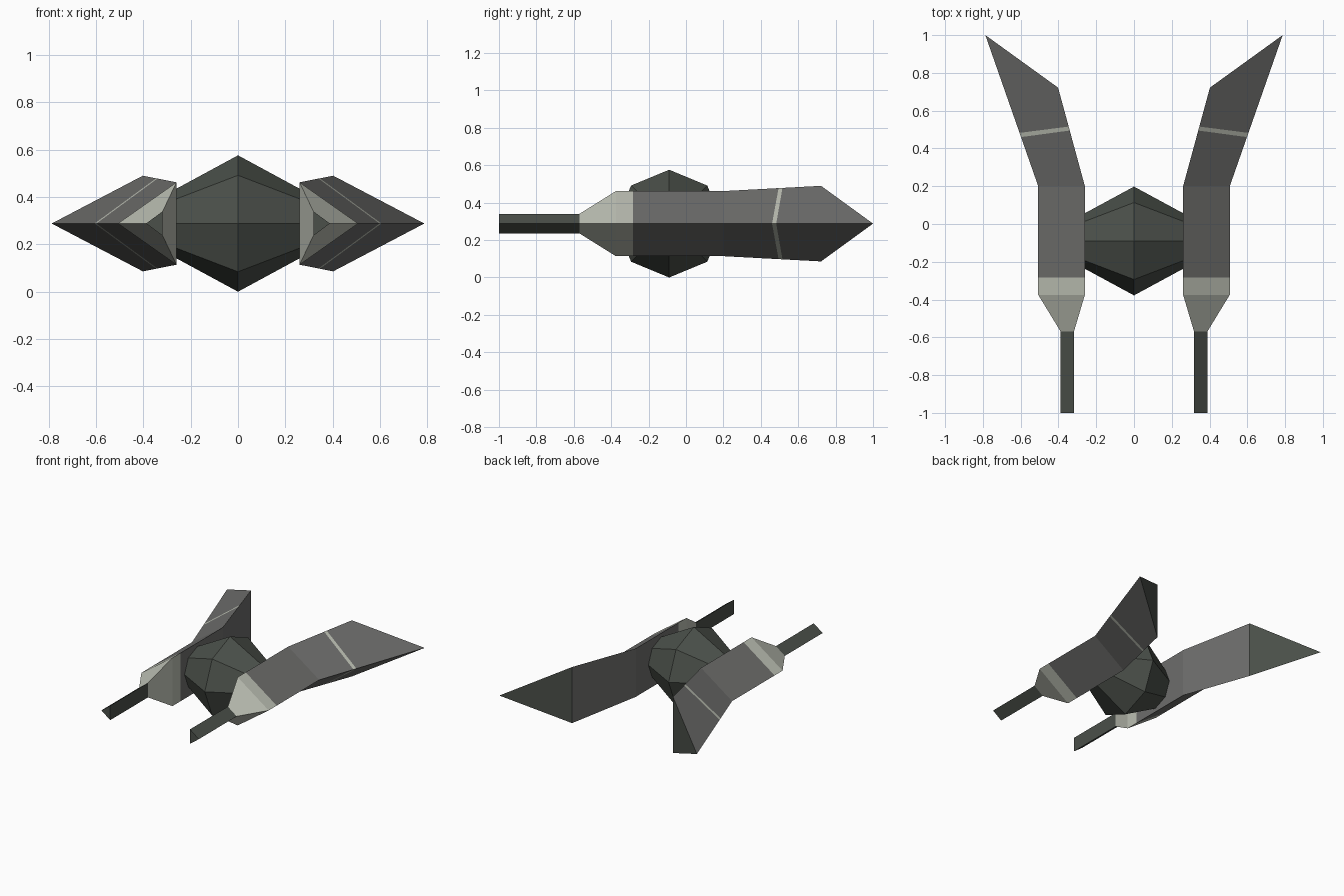
import bpy, bmesh, math
from mathutils import Vector

if "Cube" in bpy.data.objects:
    bpy.data.objects.remove(bpy.data.objects["Cube"])


def material(name, rgb):
    m = bpy.data.materials.new(name)
    m.diffuse_color = (*rgb, 1)
    m.use_nodes = True
    m.node_tree.nodes["Principled BSDF"].inputs["Base Color"].default_value = m.diffuse_color
    return m


HULL = material("hull grey", (0.155, 0.155, 0.15))
PALE = material("pale trim", (0.50, 0.52, 0.45))
DARK = material("dark green grey", (0.070, 0.080, 0.068))
ZC = 0.288  # height of the centre line


def loft(name, sections, bands, caps, mats):
    """Skin closed sections; bands give the material index of each strip."""
    bm = bmesh.new()
    rings = [[bm.verts.new(p) for p in s] for s in sections]
    n = len(rings[0])
    for a, b, mi in zip(rings, rings[1:], bands):
        for i in range(n):
            j = (i + 1) % n
            f = bm.faces.new((a[i], a[j], b[j], b[i]))
            # a negative band colours only the outer sides, not the inner wall
            f.material_index = abs(mi) if (mi >= 0 or i != n - 1) else 0
    for ring, mi in zip((rings[0], rings[-1]), caps):
        bm.faces.new(ring).material_index = mi
    bmesh.ops.recalc_face_normals(bm, faces=bm.faces)
    me = bpy.data.meshes.new(name)
    bm.to_mesh(me)
    bm.free()
    for m in mats:
        me.materials.append(m)
    ob = bpy.data.objects.new(name, me)
    bpy.context.collection.objects.link(ob)
    return ob


def tri(xi, xo, y, h, yo=None):
    """Triangle section: top inner, outer tip, bottom inner."""
    return [Vector((xi, y, ZC + h)), Vector((xo, y if yo is None else yo, ZC)),
            Vector((xi, y, ZC - h))]


def mix(a, b, t_inner, t_outer):
    return [p.lerp(q, t) for p, q, t in zip(a, b, (t_inner, t_outer, t_inner))]


def mirror(sections, side):
    return [[(p.x * side, p.y, p.z) for p in s] for s in sections]


# Faceted cabin: octagonal rings around the x axis
R = 0.288
cabin = [[(x, -0.09 + r * math.cos(k * math.pi / 4), ZC + r * math.sin(k * math.pi / 4))
          for k in range(8)]
         for x, r in ((-0.264, 0.145), (0, R), (0.264, 0.145))]
loft("cabin", cabin, (0, 0), (0, 0), [DARK])

# Side pods with swept wings, and their guns
root = tri(0.26, 0.507, 0.2, 0.174)
tip = tri(0.402, 0.787, 0.722, 0.202, 1.0)
muzzle = tri(0.318, 0.388, -0.57, 0.052)
pod = [muzzle,
       tri(0.26, 0.507, -0.375, 0.174),
       tri(0.26, 0.507, -0.284, 0.174),
       root,
       mix(root, tip, 0.565, 0.325),
       mix(root, tip, 0.605, 0.353),
       tip]
gun = [tri(0.318, 0.388, -1.0, 0.052), muzzle]
for side, label in ((-1, "left"), (1, "right")):
    loft(label + "_pod_and_wing", mirror(pod, side), (1, 1, 0, 0, -1, 0), (1, 2),
         [HULL, PALE, DARK])
    loft(label + "_gun", mirror(gun, side), (0,), (0, 0), [DARK])
